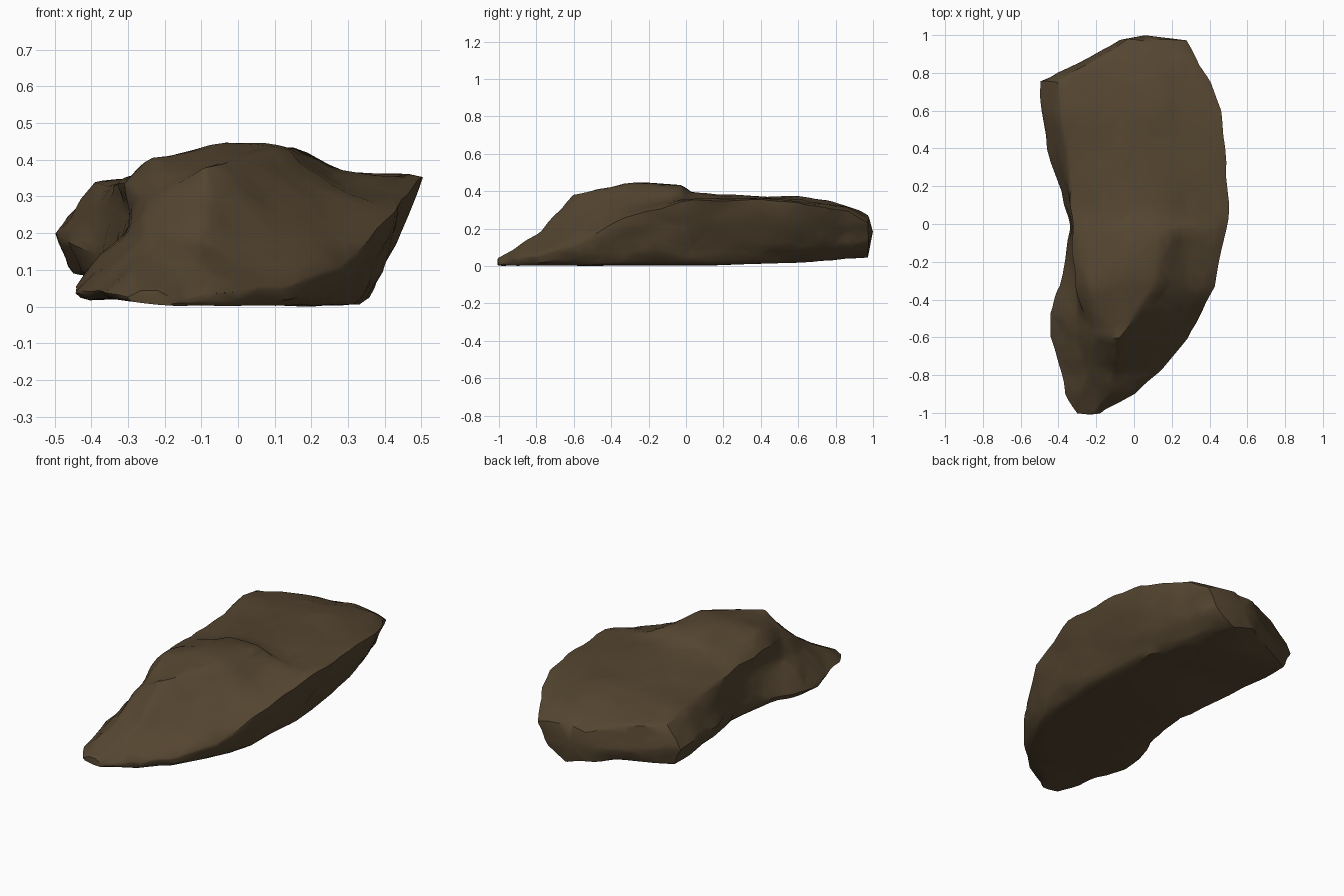
import bpy
import bmesh
import math
from mathutils import Vector, noise

# Remove the default object only
default_cube = bpy.data.objects.get("Cube")
if default_cube:
    bpy.data.objects.remove(default_cube, do_unlink=True)

# Stations along the boulder:
# y, left bulge x z, crown left x z, crown right x z, right lip x z, base left x, base right x
STATIONS = [
    (-1.0, -.30, .03, -.26, .05, -.22, .05, -.18, .03, -.29, -.19),
    (-.9, -.37, .04, -.29, .10, -.14, .11, 0, .05, -.33, -.02),
    (-.77, -.40, .05, -.24, .18, -.10, .19, .14, .07, -.37, .11),
    (-.6, -.44, .05, -.25, .28, -.08, .39, .30, .12, -.42, .22),
    (-.47, -.45, .06, -.28, .31, .02, .42, .37, .19, -.41, .28),
    (-.33, -.39, .07, -.31, .34, .14, .43, .44, .27, -.36, .32),
    (-.03, -.35, .10, -.33, .35, .15, .44, .50, .35, -.32, .34),
    (.03, -.35, .13, -.33, .34, .13, .40, .51, .36, -.32, .34),
    (.4, -.47, .18, -.36, .34, .1, .385, .49, .365, -.41, .31),
    (.6, -.49, .20, -.39, .35, .12, .38, .47, .35, -.45, .25),
    (.75, -.50, .20, -.41, .32, .12, .36, .41, .33, -.45, .21),
    (.87, -.25, .17, -.20, .30, .12, .33, .34, .30, -.22, .17),
    (.975, -.07, .15, -.04, .26, .1, .28, .28, .24, -.04, .10),
]
RINGS_PER_SPAN = 5
POINTS_PER_EDGE = 5


def bump(y, centre, width):
    return math.exp(-((y - centre) / width) ** 2)


def section(station):
    """Outline of the boulder at one station, as a closed list of corners."""
    y, lx, lz, ax, az, bx, bz, rx, rz, base_l, base_r = station
    back = max(0, min(1, (y - 0.1) * 3))
    rise = 0.045 * max(0, y) ** 3
    left = Vector((lx, y, lz))
    crown_l = Vector((ax, y, az))
    crown_r = Vector((bx, y, bz))
    lip = Vector((rx, y, rz))
    foot_l = Vector((base_l, y, min(0.03 + 0.07 * back, lz * 0.6)))
    foot_r = Vector((base_r, y, 0.01 + rise))
    # Undercut waist and sloping brow on the left, domed crown
    waist = left.lerp(crown_l, 0.6) + Vector((0.06 * bump(y, -0.3, 0.25), 0, 0))
    brow = crown_l.lerp(crown_r, 0.17)
    brow.z = max(brow.z, az + 0.08 * bump(y, -0.35, 0.25))
    dome = brow.lerp(crown_r, 0.55) + Vector((0, 0, 0.04 * bump(y, -0.13, 0.25)))
    # Sagging shoulder and hollow flank on the right
    sag = 0.045 * bump(y, -0.25, 0.3)
    shoulder = crown_r.lerp(lip, 0.35) - Vector((0, 0, sag))
    flank = foot_r.lerp(lip, 0.35) + Vector((0.01 + 0.03 * back, 0, 0))
    belly = foot_l.lerp(foot_r, 0.5)
    belly.z = 0.012 + 0.02 * back + rise
    return [left, waist, crown_l, brow, dome, crown_r, shoulder,
            lip, flank, foot_r, belly, foot_l]


def outline(corners):
    """Resample the corners evenly and soften them a little."""
    points = []
    for i, a in enumerate(corners):
        b = corners[(i + 1) % len(corners)]
        points += [a.lerp(b, k / POINTS_PER_EDGE) for k in range(POINTS_PER_EDGE)]
    n = len(points)
    return [points[i] * 0.7 + (points[i - 1] + points[(i + 1) % n]) * 0.15 for i in range(n)]


def weather(p):
    """Broad lumps and chipped ridges, stretched along the boulder."""
    q = Vector((p.x * 4, p.y * 2.6, p.z * 5))
    lumps = noise.noise_vector(q) * 0.012
    chips = noise.noise_vector(q * 2.7 + Vector((3, 7, 1))) * 0.014
    moved = lumps + chips
    moved.y *= 0.6
    moved.z *= 0.25 if p.z < 0.03 else 0.7
    return p + moved


# Boulder body: loft the outlines
bm = bmesh.new()
rings = []
for first, second in zip(STATIONS, STATIONS[1:]):
    last = second is STATIONS[-1]
    for step in range(RINGS_PER_SPAN + last):
        t = step / RINGS_PER_SPAN
        blend = [a + (b - a) * t for a, b in zip(first, second)]
        rings.append([bm.verts.new(weather(p)) for p in outline(section(blend))])
for ring, after in zip(rings, rings[1:]):
    n = len(ring)
    for i in range(n):
        j = (i + 1) % n
        bm.faces.new((ring[i], ring[j], after[j], after[i]))

# Blunt ends, closed with a fan
for ring, push in ((rings[0], -0.005), (rings[-1], 0.025)):
    centre = sum((v.co for v in ring), Vector()) / len(ring)
    tip = bm.verts.new(centre + Vector((0, push, 0)))
    for i, v in enumerate(ring):
        bm.faces.new((v, ring[(i + 1) % len(ring)], tip))
bmesh.ops.recalc_face_normals(bm, faces=bm.faces[:])

# Rest it on the ground
lowest = min(v.co.z for v in bm.verts)
bmesh.ops.translate(bm, verts=bm.verts[:], vec=(0, 0, -lowest))

mesh = bpy.data.meshes.new("boulder")
bm.to_mesh(mesh)
bm.free()
boulder = bpy.data.objects.new("boulder", mesh)
bpy.context.collection.objects.link(boulder)

# Brown stone
stone = bpy.data.materials.new("brown_stone")
stone.use_nodes = True
colour = (0.09, 0.06, 0.03, 1)
stone.diffuse_color = colour
stone.node_tree.nodes["Principled BSDF"].inputs["Base Color"].default_value = colour
mesh.materials.append(stone)

# Chipped look: fewer, irregular facets with smooth shading between sharp edges
bpy.ops.object.select_all(action='DESELECT')
boulder.select_set(True)
bpy.context.view_layer.objects.active = boulder
chip = boulder.modifiers.new("chipped", 'DECIMATE')
chip.ratio = 0.35
bpy.ops.object.modifier_apply(modifier=chip.name)
bpy.ops.object.shade_smooth_by_angle(angle=math.radians(40))
